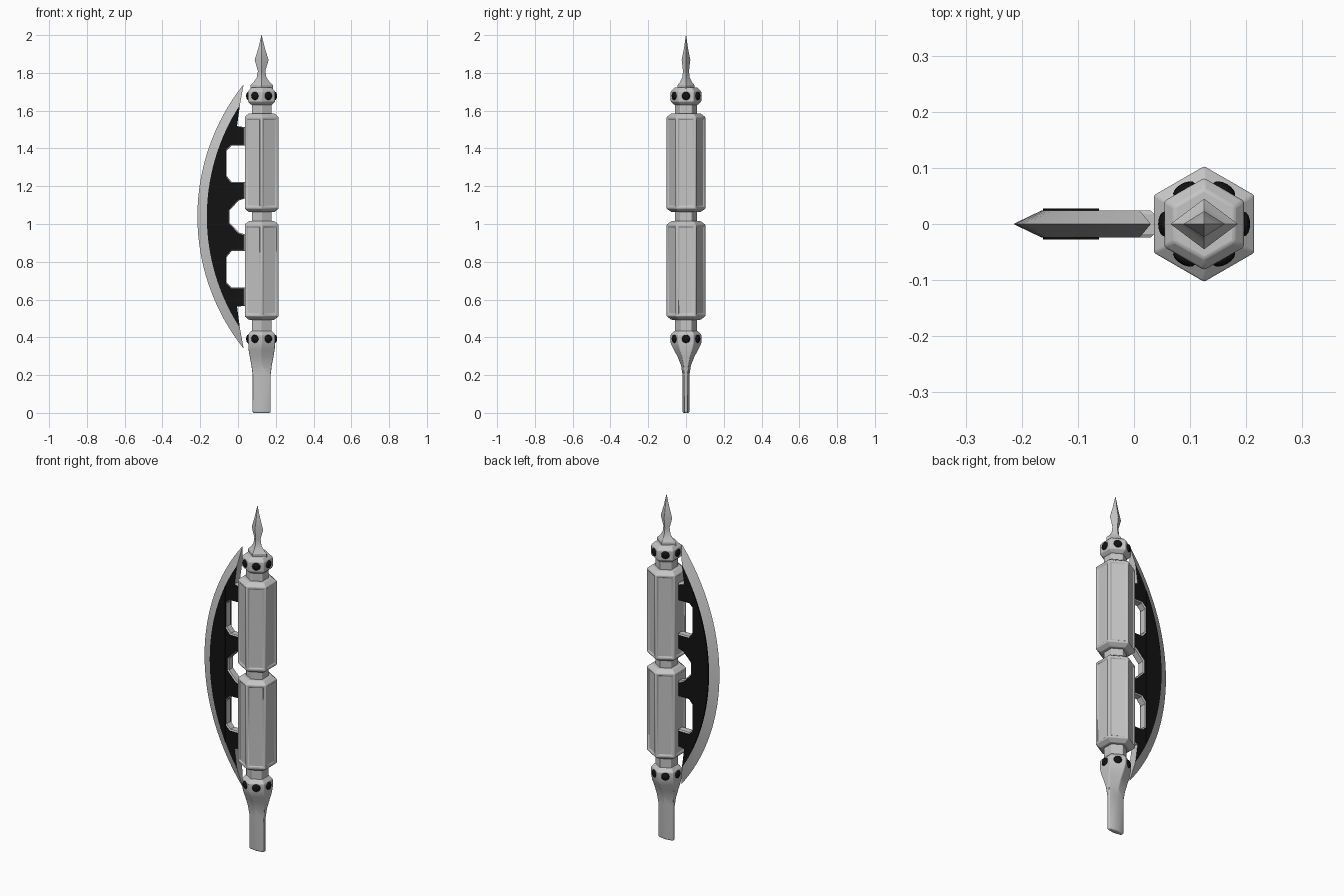
import bpy, bmesh, math
from mathutils import Matrix, Vector

if "Cube" in bpy.data.objects:
    bpy.data.objects.remove(bpy.data.objects["Cube"])

AXIS = 0.125          # x of the shaft
MID = 1.04            # height of the blade's mirror line


def material(name, rgb):
    m = bpy.data.materials.new(name)
    m.diffuse_color = (*rgb, 1)
    m.use_nodes = True
    m.node_tree.nodes["Principled BSDF"].inputs["Base Color"].default_value = m.diffuse_color
    return m


STEEL = material("steel grey", (0.56, 0.56, 0.56))
BLACK = material("black", (0.006, 0.006, 0.006))


def finish(bm, name, mats, bevel=0, angle=30):
    bmesh.ops.recalc_face_normals(bm, faces=bm.faces[:])
    me = bpy.data.meshes.new(name)
    bm.to_mesh(me)
    bm.free()
    ob = bpy.data.objects.new(name, me)
    bpy.context.collection.objects.link(ob)
    for m in mats:
        me.materials.append(m)
    if bevel:
        b = ob.modifiers.new("soft_edges", 'BEVEL')
        b.width, b.segments = bevel, 2
        b.limit_method, b.angle_limit = 'ANGLE', math.radians(25)
    bpy.ops.object.select_all(action='DESELECT')
    ob.select_set(True)
    bpy.context.view_layer.objects.active = ob
    bpy.ops.object.shade_smooth_by_angle(angle=math.radians(angle))
    return ob


def loft(rings, sides):
    """Stack of polygons (z, x radius, y radius) with a corner on the y axis."""
    bm = bmesh.new()
    prev = None
    for z, rx, ry in rings:
        ring = []
        for i in range(sides):
            a = math.pi / 2 + i * math.tau / sides
            ring.append(bm.verts.new((AXIS + rx * math.cos(a), ry * math.sin(a), z)))
        if prev is None:
            bm.faces.new(ring)
        else:
            for i in range(sides):
                j = (i + 1) % sides
                bm.faces.new((prev[i], prev[j], ring[j], ring[i]))
        prev = ring
    bm.faces.new(prev)
    bmesh.ops.recalc_face_normals(bm, faces=bm.faces[:])
    return bm


def even(pairs):
    return [(z, r, r) for z, r in pairs]


# Hexagonal grips with sunken panels
for name, z0, z1 in (("lower_grip", 0.493, 1.015), ("upper_grip", 1.063, 1.585)):
    bm = loft(even([(z0, 0.078), (z0 + 0.018, 0.103), (z1 - 0.018, 0.103), (z1, 0.078)]), 6)
    panels = [f for f in bm.faces if abs(f.normal.z) < 0.1]
    bmesh.ops.inset_individual(bm, faces=panels, thickness=0.016)
    bmesh.ops.inset_individual(bm, faces=panels, thickness=0.004, depth=-0.005)
    finish(bm, name, [STEEL], 0.003)

# Core rod showing between the grips
finish(loft(even([(0.40, 0.06), (1.67, 0.06)]), 6), "core_rod", [STEEL], 0.003)

# Upper collar
finish(loft(even([(1.63, 0.062), (1.647, 0.082), (1.703, 0.082), (1.722, 0.062)]), 6),
       "upper_collar", [STEEL], 0.004)

# Lower collar flowing into the flat tang
finish(loft([(0.0, 0.05, 0.014), (0.006, 0.055, 0.018), (0.20, 0.055, 0.018),
             (0.25, 0.062, 0.026), (0.30, 0.073, 0.046), (0.335, 0.08, 0.066),
             (0.37, 0.082, 0.082), (0.415, 0.082, 0.082), (0.435, 0.062, 0.062)], 6),
       "tang", [STEEL], 0.003)

# Four-sided spike
finish(loft([(1.71, 0.06, 0.045), (1.735, 0.06, 0.045), (1.752, 0.042, 0.032),
             (1.775, 0.026, 0.020), (1.81, 0.020, 0.016), (1.868, 0.037, 0.023),
             (1.93, 0.018, 0.011), (2.0, 0.0008, 0.0008)], 4), "spike", [STEEL], 0.002)

# Domed studs, one per collar face
for label, z in (("upper", 1.678), ("lower", 0.392)):
    bm = bmesh.new()
    for i in range(6):
        a = i * math.tau / 6
        pos = Vector((AXIS + 0.071 * math.cos(a), 0.071 * math.sin(a), z))
        mat = (Matrix.Translation(pos) @ Matrix.Rotation(a, 4, 'Z')
               @ Matrix.Diagonal((0.5, 1, 1, 1)) @ Matrix.Rotation(math.pi / 2, 4, 'Y'))
        bmesh.ops.create_uvsphere(bm, u_segments=12, v_segments=8, radius=0.022, matrix=mat)
    finish(bm, label + "_studs", [BLACK], angle=60)


def arc(radius, centre_x, half, n=32):
    """Arc bulging to -x, from the bottom to the top."""
    t = math.asin(half / radius)
    return [(centre_x - radius * math.cos(t * (2 * i / n - 1)),
             MID + radius * math.sin(t * (2 * i / n - 1))) for i in range(n + 1)]


# Crescent blade: ground edge, flat body, tabs and cutouts along the back
HALF = 0.024
outer = arc(1.1225, 0.9075, 0.70)
inner = arc(1.082, 0.917, 0.59)
upper_back = [(-0.005, 0.478), (0.036, 0.473), (0.036, 0.375), (-0.035, 0.375),
              (-0.06, 0.35), (-0.06, 0.215), (-0.033, 0.182), (0.036, 0.182),
              (0.036, 0.095), (0.005, 0.085), (-0.045, 0.033)]
back = [(x, MID + z) for x, z in upper_back] + [(x, MID - z) for x, z in reversed(upper_back)]
outline = inner + back
bm = bmesh.new()
front = [bm.verts.new((x, -HALF, z)) for x, z in outline]
rear = [bm.verts.new((x, HALF, z)) for x, z in outline]
edge = [bm.verts.new((x, 0, z)) for x, z in outer]
n_arc = len(inner)
bm.faces.new(front)
bm.faces.new(rear)
for side in (front, rear):
    for i in range(n_arc - 1):
        bm.faces.new((side[i], side[i + 1], edge[i + 1], edge[i]))
for i in (0, n_arc - 1):
    bm.faces.new((front[i], rear[i], edge[i]))
for i in range(n_arc - 1, len(outline)):
    j = (i + 1) % len(outline)
    bm.faces.new((front[i], front[j], rear[j], rear[i]))
bmesh.ops.recalc_face_normals(bm, faces=bm.faces[:])
# chamfer the rim of the tabs and cutouts
rim = [bm.edges.get((s[i], s[i + 1])) for s in (front, rear)
       for i in range(n_arc, len(outline) - 1)]
bmesh.ops.bevel(bm, geom=rim, offset=0.006, segments=1, affect='EDGES')
bm.normal_update()
for f in bm.faces:
    f.material_index = 1 if abs(f.normal.y) > 0.98 else 0
# the ground edge stays steel
for f in bm.faces:
    if any(abs(v.co.y) < 0.001 for v in f.verts):
        f.material_index = 0
finish(bm, "crescent_blade", [STEEL, BLACK], angle=25)

# Thin raised inlays on both flats
inlay = [p for p in inner if p[0] < -0.064]
for label, s in (("front", -1), ("rear", 1)):
    bm = bmesh.new()
    face = bm.faces.new([bm.verts.new((x + 0.003, s * (HALF - 0.001), z)) for x, z in inlay])
    ext = bmesh.ops.extrude_face_region(bm, geom=[face])
    bmesh.ops.translate(bm, vec=(0, s * 0.005, 0),
                        verts=[g for g in ext["geom"] if isinstance(g, bmesh.types.BMVert)])
    finish(bm, label + "_inlay", [BLACK])
